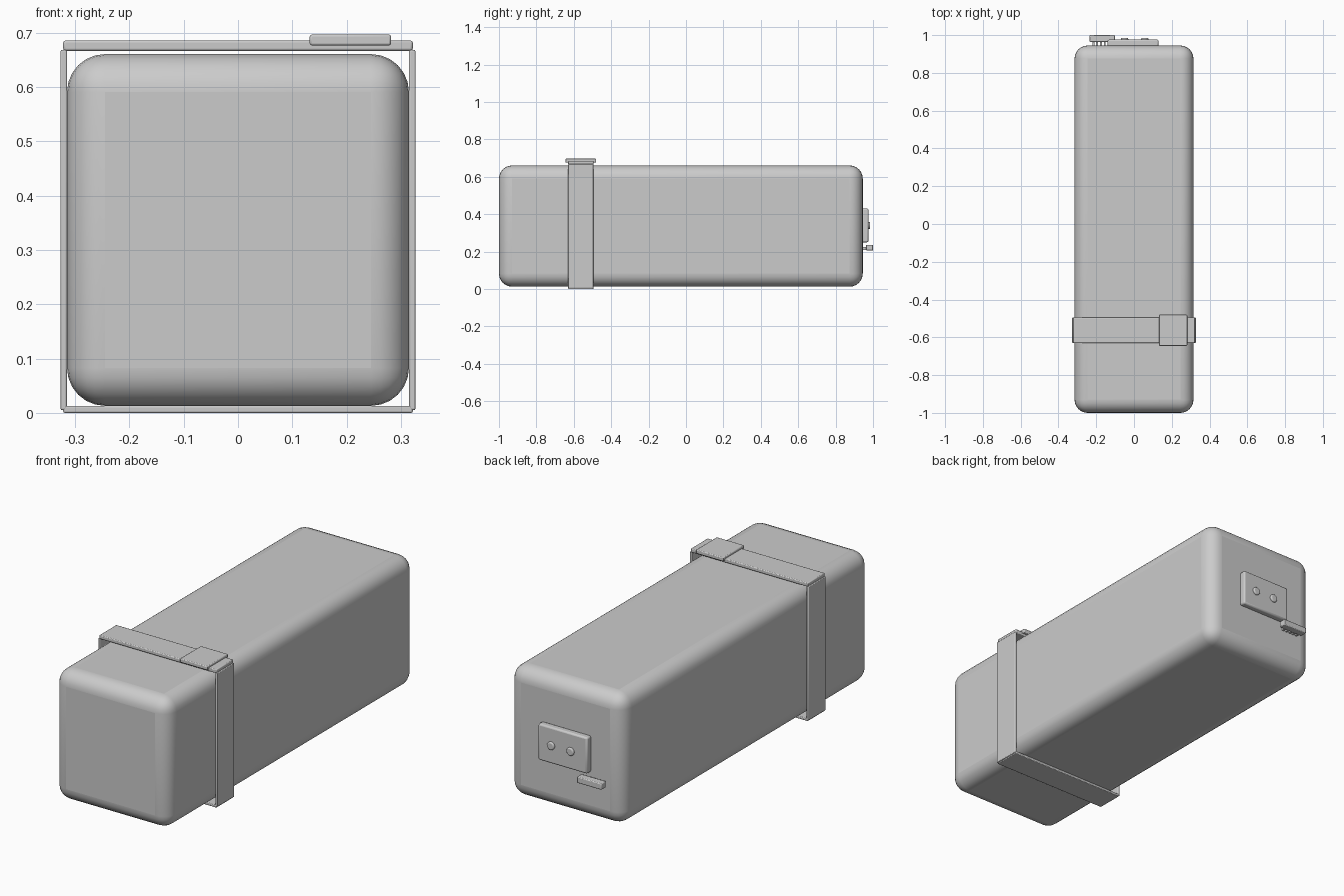
import bpy
import bmesh
import math
from mathutils import Matrix, Vector

cube = bpy.data.objects.get("Cube")
if cube:
    bpy.data.objects.remove(cube, do_unlink=True)

grey = bpy.data.materials.new("light grey")
grey.use_nodes = True
grey.diffuse_color = (0.6, 0.6, 0.6, 1)
grey.node_tree.nodes["Principled BSDF"].inputs["Base Color"].default_value = (0.6, 0.6, 0.6, 1)


def finish(name, bm, bevel, segments, angle=30):
    """Turn a bmesh into a bevelled, smooth-shaded grey object."""
    mesh = bpy.data.meshes.new(name)
    bm.to_mesh(mesh)
    bm.free()
    obj = bpy.data.objects.new(name, mesh)
    bpy.context.collection.objects.link(obj)
    mesh.materials.append(grey)
    if bevel:
        mod = obj.modifiers.new("rounding", "BEVEL")
        mod.width = bevel
        mod.segments = segments
        mod.limit_method = "ANGLE"
        mod.angle_limit = math.radians(40)
    bpy.ops.object.select_all(action="DESELECT")
    obj.select_set(True)
    bpy.context.view_layer.objects.active = obj
    bpy.ops.object.shade_smooth_by_angle(angle=math.radians(angle))
    return obj


def box(name, low, high, bevel=0.0, segments=1):
    """Box between two opposite corners."""
    low, high = Vector(low), Vector(high)
    bm = bmesh.new()
    bmesh.ops.create_cube(bm, size=1)
    bmesh.ops.scale(bm, vec=high - low, verts=bm.verts)
    bmesh.ops.translate(bm, vec=(low + high) / 2, verts=bm.verts)
    return finish(name, bm, bevel, segments)


def disc(name, x, z, y0, y1, radius, bevel):
    """Short cylinder along y."""
    bm = bmesh.new()
    bmesh.ops.create_cone(
        bm, cap_ends=True, segments=20, radius1=radius, radius2=radius, depth=y1 - y0,
        matrix=Matrix.Translation((x, (y0 + y1) / 2, z)) @ Matrix.Rotation(math.pi / 2, 4, "X"))
    return finish(name, bm, bevel, 3)


# Long rounded case
box("case_body", (-0.315, -1.0, 0.013), (0.315, 0.945, 0.661), 0.07, 6)

# Rectangular strap around the front part, made of four bands
Y0, Y1 = -0.63, -0.495
for side, s in (("left", 1), ("right", -1)):
    xs = sorted((s * 0.315, s * 0.327))
    box("strap_" + side, (xs[0], Y0, 0.005), (xs[1], Y1, 0.669), 0.003, 2)
box("strap_bottom", (-0.322, Y0, 0.0), (0.322, Y1, 0.013), 0.003, 2)
box("strap_top", (-0.322, Y0, 0.667), (0.322, Y1, 0.686), 0.004, 2)

# Buckle on the strap
box("buckle", (0.132, -0.645, 0.677), (0.282, -0.48, 0.697), 0.004, 2)

# Latch plate with two screws on the back
box("latch_plate", (-0.14, 0.94, 0.25), (0.13, 0.976, 0.43), 0.008, 2)
for i, x in enumerate((0.057, -0.05)):
    disc(f"screw_{i + 1}", x, 0.34, 0.97, 0.985, 0.02, 0.006)

# Small toothed lever below the plate
box("lever", (-0.235, 0.963, 0.206), (-0.1, 1.0, 0.237), 0.004, 2)
for i in range(5):
    x = -0.215 + i * 0.02
    box(f"lever_tooth_{i + 1}", (x - 0.005, 0.945, 0.208), (x + 0.005, 0.966, 0.226))
